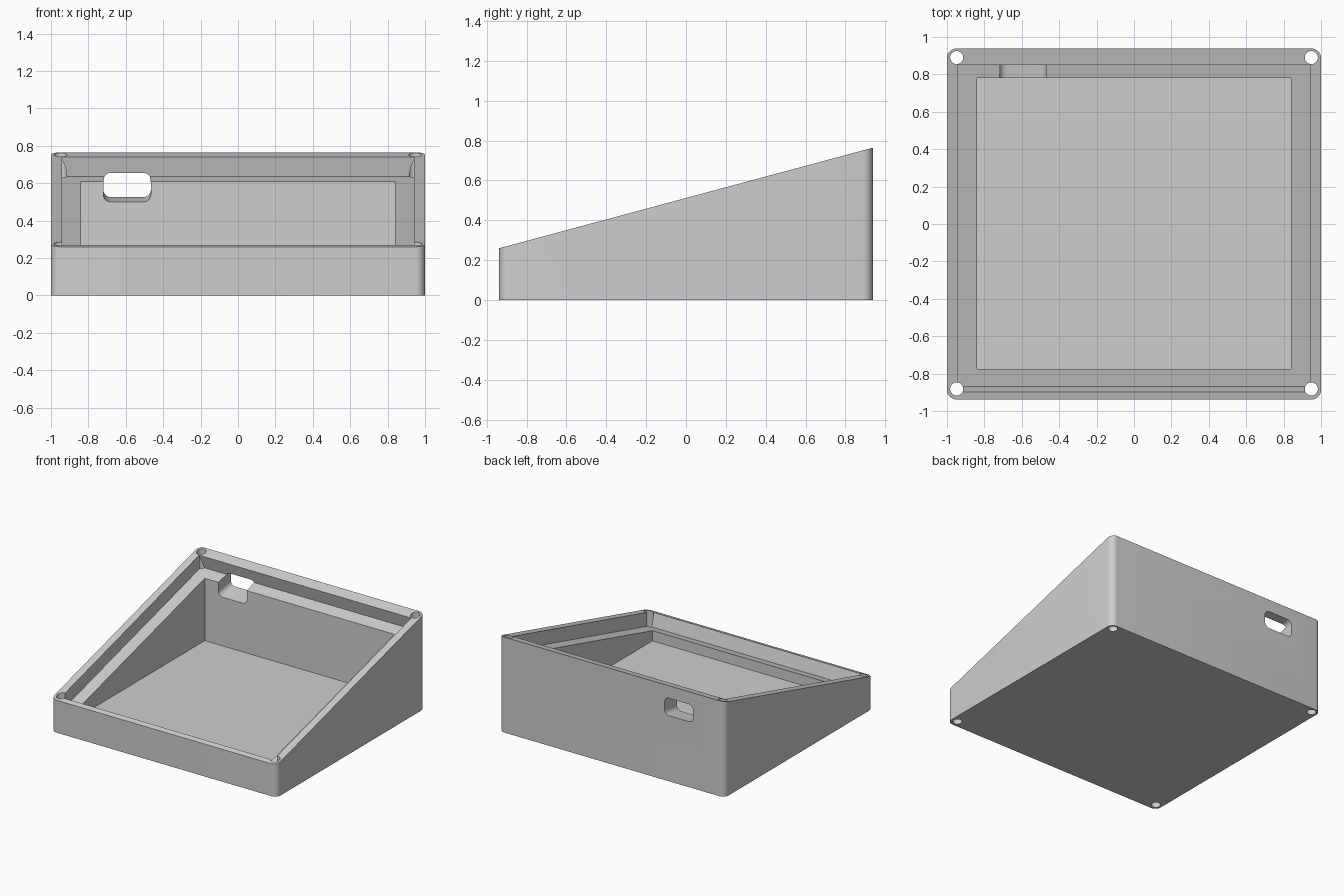
import bpy
import bmesh
import math
from mathutils import Vector

if "Cube" in bpy.data.objects:
    bpy.data.objects.remove(bpy.data.objects["Cube"])

SLOPE = 0.269
MID_HEIGHT = 0.512
TILT = math.atan(SLOPE)


def top_z(y):
    return MID_HEIGHT + SLOPE * y


def rounded_rect(cu, cv, half_u, half_v, radius, steps=8):
    """Outline of a rounded rectangle, counter-clockwise."""
    points = []
    for i, (su, sv) in enumerate([(1, 1), (-1, 1), (-1, -1), (1, -1)]):
        for k in range(steps + 1):
            a = math.pi / 2 * (i + k / steps)
            points.append((cu + su * (half_u - radius) + radius * math.cos(a),
                           cv + sv * (half_v - radius) + radius * math.sin(a)))
    return points


def circle(cu, cv, radius, sides=32):
    """Outline of a circle, counter-clockwise."""
    angles = [math.tau * k / sides for k in range(sides)]
    return [(cu + radius * math.cos(a), cv + radius * math.sin(a)) for a in angles]


def loft(name, start, end):
    """Closed solid between two matching rings of points."""
    bm = bmesh.new()
    a = [bm.verts.new(p) for p in start]
    b = [bm.verts.new(p) for p in end]
    n = len(a)
    bm.faces.new(a[::-1])
    bm.faces.new(b)
    for i in range(n):
        j = (i + 1) % n
        bm.faces.new((a[i], a[j], b[j], b[i]))
    bmesh.ops.recalc_face_normals(bm, faces=bm.faces)
    mesh = bpy.data.meshes.new(name)
    bm.to_mesh(mesh)
    bm.free()
    obj = bpy.data.objects.new(name, mesh)
    bpy.context.collection.objects.link(obj)
    return obj


def cut(target, cutter):
    """Subtract the cutter from the target and discard it."""
    cutter.hide_render = True
    mod = target.modifiers.new("cut", "BOOLEAN")
    mod.operation = "DIFFERENCE"
    mod.solver = "EXACT"
    mod.object = cutter
    bpy.context.view_layer.objects.active = target
    bpy.ops.object.modifier_apply(modifier=mod.name)
    bpy.data.objects.remove(cutter)


# Wedge-shaped body with rounded upright corners
outline = rounded_rect(0, 0, 1.0, 0.938, 0.05)
case = loft("enclosure_body",
            [(x, y, 0) for x, y in outline],
            [(x, y, top_z(y)) for x, y in outline])

# Shallow lid recess, square to the sloping top
normal = Vector((0, -math.sin(TILT), math.cos(TILT)))
front = Vector((0, -0.898, top_z(-0.898)))
back = Vector((0, 0.85, top_z(0.85)))
profile = [front - normal * 0.108, back - normal * 0.108,
           back + normal * 0.1, front + normal * 0.1]
side = Vector((0.94, 0, 0))
cut(case, loft("recess_cutter", [p - side for p in profile], [p + side for p in profile]))

# Deep inner cavity with a level floor
cavity = [(-0.84, -0.775), (0.84, -0.775), (0.84, 0.78), (-0.84, 0.78)]
cut(case, loft("cavity_cutter",
               [(x, y, 0.11) for x, y in cavity], [(x, y, 1.0) for x, y in cavity]))

# Rounded cable port through the back wall
port = rounded_rect(-0.593, 0.57, 0.127, 0.07, 0.04)
cut(case, loft("port_cutter",
               [(x, 0.7, z - 0.013) for x, z in port], [(x, 1.0, z + 0.035) for x, z in port]))

# Screw holes running down through the four corners
for x in (-0.948, 0.948):
    for y in (-0.882, 0.89):
        ring = circle(x, y, 0.035)
        cut(case, loft("hole_cutter",
                       [(u, v, -0.1) for u, v in ring], [(u, v, 1.0) for u, v in ring]))

# Plain grey plastic
grey = bpy.data.materials.new("grey_plastic")
grey.use_nodes = True
colour = (0.62, 0.62, 0.62, 1)
grey.diffuse_color = colour
grey.node_tree.nodes["Principled BSDF"].inputs["Base Color"].default_value = colour
case.data.materials.clear()
case.data.materials.append(grey)

# Smooth curves, crisp edges
bpy.ops.object.select_all(action="DESELECT")
case.select_set(True)
bpy.context.view_layer.objects.active = case
bpy.ops.object.shade_smooth_by_angle(angle=math.radians(30))
